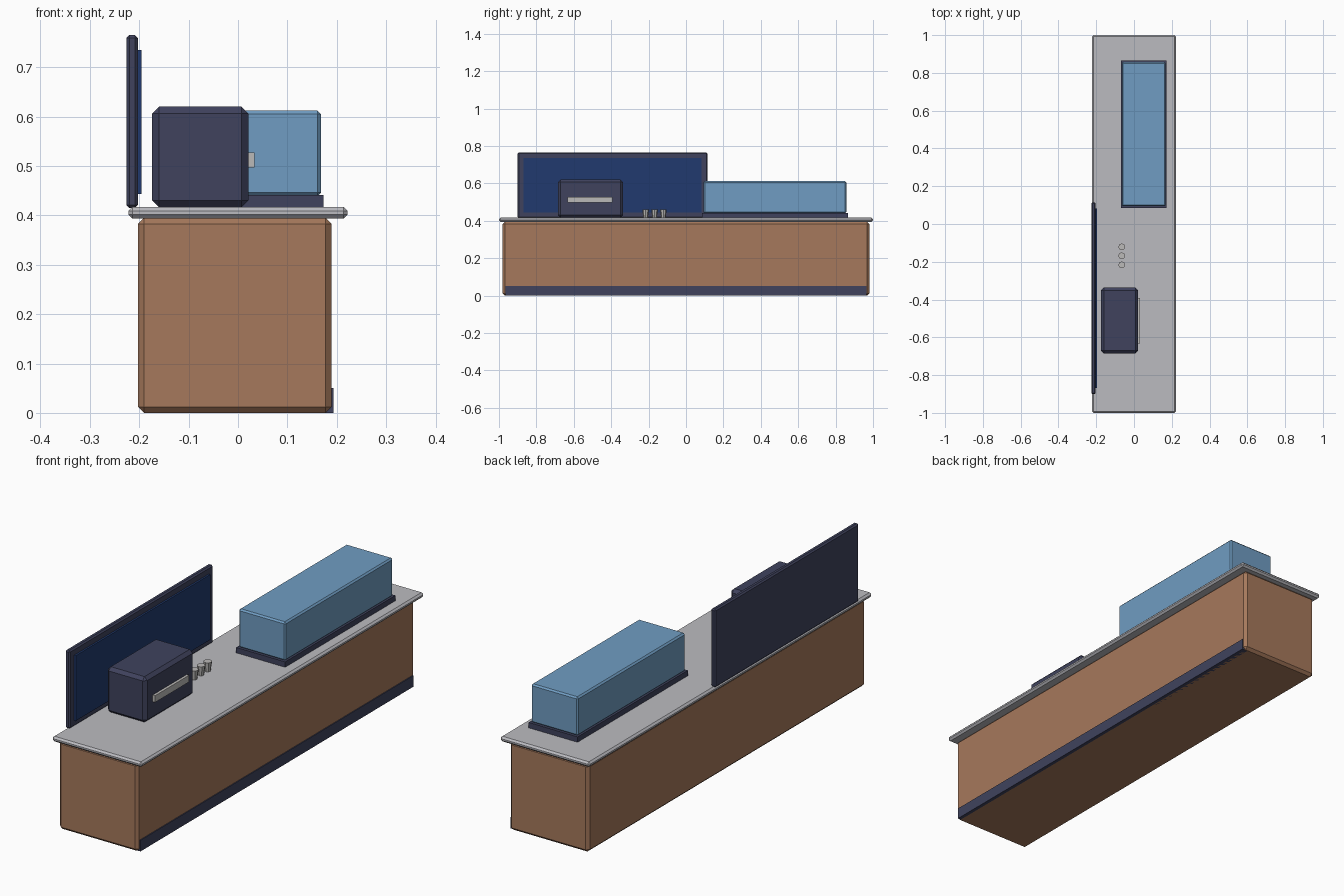
import bpy
import bmesh

old = bpy.data.objects.get("Cube")
if old:
    bpy.data.objects.remove(old, do_unlink=True)


def material(name, rgb):
    m = bpy.data.materials.new(name)
    m.use_nodes = True
    m.diffuse_color = (*rgb, 1)
    m.node_tree.nodes["Principled BSDF"].inputs["Base Color"].default_value = (*rgb, 1)
    return m


wood = material("warm wood", (0.38, 0.19, 0.106))
stone = material("pale grey stone", (0.50, 0.50, 0.53))
dark = material("dark slate", (0.05, 0.055, 0.11))
navy = material("navy screen", (0.015, 0.042, 0.158))
glass = material("blue glass", (0.16, 0.335, 0.54))
metal = material("light metal", (0.50, 0.49, 0.48))


def finish(name, bm, mat):
    mesh = bpy.data.meshes.new(name)
    bm.to_mesh(mesh)
    bm.free()
    mesh.materials.append(mat)
    obj = bpy.data.objects.new(name, mesh)
    bpy.context.collection.objects.link(obj)
    return obj


def box(name, x, y, z, mat, chamfer=0.0):
    """Box between (min, max) pairs with optional flat chamfered edges."""
    bm = bmesh.new()
    bmesh.ops.create_cube(bm, size=1)
    for v in bm.verts:
        v.co = [(a + b) / 2 + c * (b - a) for (a, b), c in zip((x, y, z), v.co)]
    if chamfer:
        bmesh.ops.bevel(bm, geom=bm.edges[:], offset=chamfer, segments=1,
                        affect='EDGES', clamp_overlap=True)
    return finish(name, bm, mat)


def cup(name, x, y, z0, z1):
    """Small tapered cup, wider at the rim."""
    bm = bmesh.new()
    bmesh.ops.create_cone(bm, cap_ends=True, segments=8, radius1=0.012,
                          radius2=0.018, depth=z1 - z0)
    bmesh.ops.translate(bm, verts=bm.verts, vec=(x, y, (z0 + z1) / 2))
    return finish(name, bm, metal)


# Counter body, kick plate and worktop
box("counter_body", (-0.202, 0.189), (-0.98, 0.98), (0, 0.395), wood, 0.012)
box("kick_plate", (0.165, 0.193), (-0.965, 0.965), (0, 0.05), dark)
box("worktop", (-0.222, 0.222), (-1, 1), (0.394, 0.417), stone, 0.008)

# Wall menu board along the back edge
box("board_frame", (-0.226, -0.203), (-0.90, 0.115), (0.415, 0.765), dark, 0.006)
box("board_screen", (-0.215, -0.195), (-0.868, 0.083), (0.443, 0.735), navy)

# Drinks machine with its front bar
box("machine_body", (-0.174, 0.021), (-0.685, -0.337), (0.416, 0.62), dark, 0.014)
box("machine_bar", (0.01, 0.033), (-0.633, -0.393), (0.497, 0.527), metal)

# Row of cups
for i, y in enumerate((-0.216, -0.168, -0.121)):
    cup(f"cup_{i + 1}", -0.065, y, 0.416, 0.46)

# Display case on a plinth
box("case_plinth", (-0.069, 0.173), (0.086, 0.865), (0.415, 0.441), dark)
box("display_case", (-0.064, 0.168), (0.094, 0.857), (0.439, 0.612), glass, 0.007)
